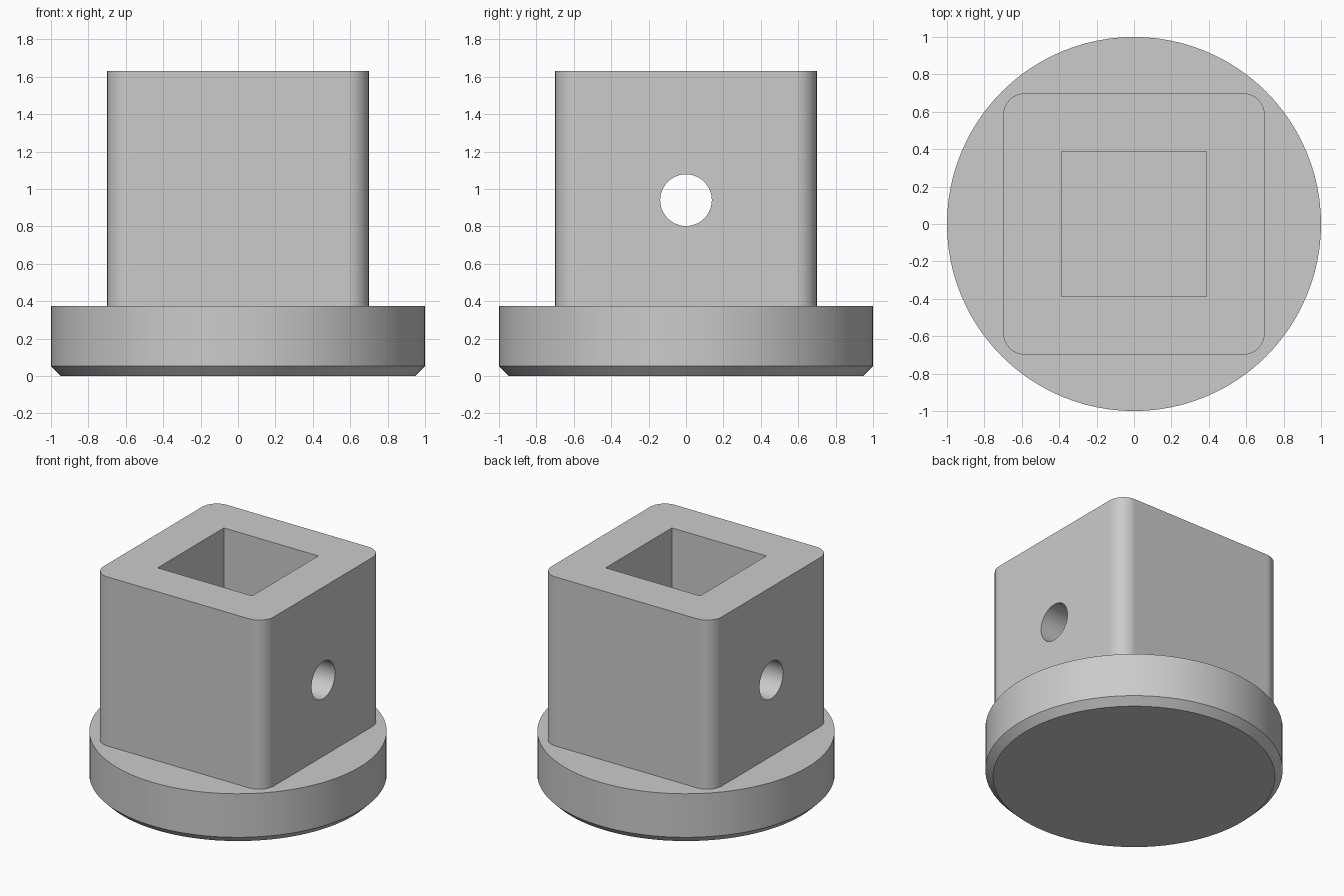
import bpy, bmesh, math

if "Cube" in bpy.data.objects:
    bpy.data.objects.remove(bpy.data.objects["Cube"], do_unlink=True)

BASE_TOP, TOP = 0.375, 1.63
HALF, CORNER = 0.7, 0.12

grey = bpy.data.materials.new("light_grey")
grey.use_nodes = True
grey.diffuse_color = (0.6, 0.6, 0.6, 1)
grey.node_tree.nodes["Principled BSDF"].inputs["Base Color"].default_value = (0.6, 0.6, 0.6, 1)


def prism(name, outline, z0, z1):
    """Extrude a flat outline of (x, y) points from z0 to z1."""
    bm = bmesh.new()
    face = bm.faces.new([bm.verts.new((x, y, z0)) for x, y in outline])
    moved = bmesh.ops.extrude_face_region(bm, geom=[face])["geom"]
    bmesh.ops.translate(bm, vec=(0, 0, z1 - z0),
                        verts=[g for g in moved if isinstance(g, bmesh.types.BMVert)])
    bmesh.ops.recalc_face_normals(bm, faces=bm.faces)
    mesh = bpy.data.meshes.new(name)
    bm.to_mesh(mesh)
    bm.free()
    obj = bpy.data.objects.new(name, mesh)
    bpy.context.collection.objects.link(obj)
    mesh.materials.append(grey)
    return obj


def circle(radius, count):
    return [(radius * math.cos(math.tau * i / count), radius * math.sin(math.tau * i / count))
            for i in range(count)]


def rounded_square(half, radius, steps=8):
    points = []
    for quarter, (sx, sy) in enumerate([(1, 1), (-1, 1), (-1, -1), (1, -1)]):
        for i in range(steps + 1):
            a = (quarter + i / steps) * math.pi / 2
            points.append((sx * (half - radius) + radius * math.cos(a),
                           sy * (half - radius) + radius * math.sin(a)))
    return points


def combine(target, tool, operation):
    """Apply a boolean and remove its tool."""
    bpy.context.view_layer.objects.active = target
    mod = target.modifiers.new(operation, "BOOLEAN")
    mod.operation, mod.object, mod.solver = operation, tool, "EXACT"
    bpy.ops.object.modifier_apply(modifier=mod.name)
    bpy.data.objects.remove(tool, do_unlink=True)


# Round flange with a chamfered lower rim
body = prism("flanged_socket", circle(1, 96), 0, BASE_TOP)
bm = bmesh.new()
bm.from_mesh(body.data)
rim = [e for e in bm.edges if all(v.co.z < 0.01 for v in e.verts)]
bmesh.ops.bevel(bm, geom=rim, offset=0.052, segments=1, affect="EDGES")
bm.to_mesh(body.data)
bm.free()

# Square post with rounded corners
combine(body, prism("post", rounded_square(HALF, CORNER), 0.2, TOP), "UNION")

# Square blind socket
s = 0.388
combine(body, prism("socket_cutter", [(-s, -s), (s, -s), (s, s), (-s, s)], BASE_TOP, TOP + 0.2),
        "DIFFERENCE")

# Cross pin hole through both side walls
bore = prism("bore_cutter", circle(0.138, 48), -1, 1)
bore.rotation_euler.y = math.pi / 2
bore.location.z = 0.94
bpy.context.view_layer.update()
combine(body, bore, "DIFFERENCE")

# Smooth round surfaces, crisp edges and flat planes
bpy.ops.object.select_all(action="DESELECT")
body.select_set(True)
bpy.context.view_layer.objects.active = body
bpy.ops.object.shade_smooth_by_angle(angle=math.radians(30))
normals = body.modifiers.new("flat_plane_normals", "WEIGHTED_NORMAL")
normals.keep_sharp = True
